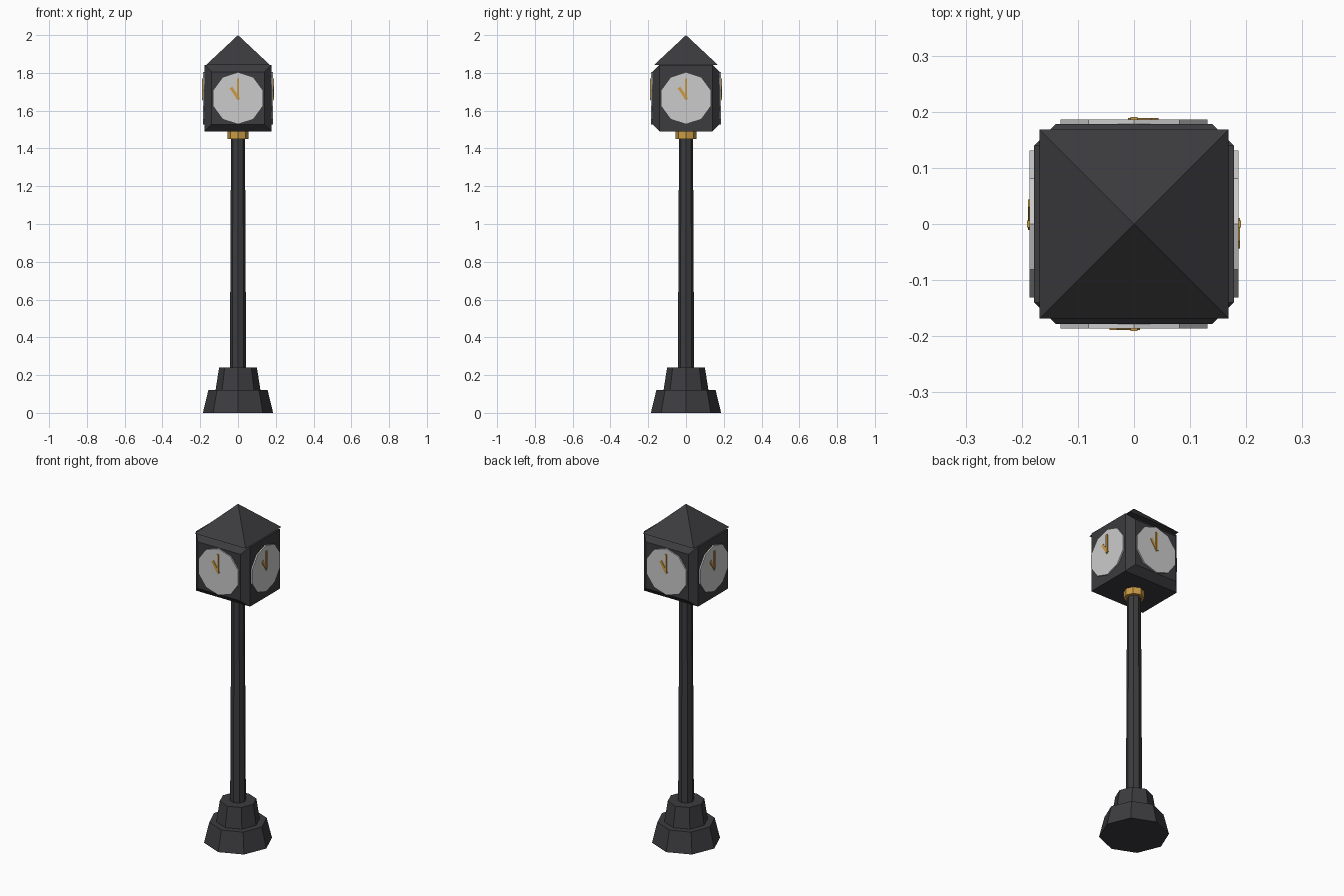
import bpy, bmesh
from math import sin, cos, pi, radians
from mathutils import Matrix

if "Cube" in bpy.data.objects:
    bpy.data.objects.remove(bpy.data.objects["Cube"])


def material(name, rgb):
    m = bpy.data.materials.new(name)
    m.diffuse_color = (*rgb, 1)
    m.use_nodes = True
    m.node_tree.nodes["Principled BSDF"].inputs["Base Color"].default_value = m.diffuse_color
    return m


IRON = material("dark_iron", (0.045, 0.045, 0.05))
GOLD = material("gold", (0.6, 0.33, 0.06))
WHITE = material("dial_white", (0.8, 0.8, 0.8))


def finish(name, bm, mat):
    bmesh.ops.recalc_face_normals(bm, faces=bm.faces)
    me = bpy.data.meshes.new(name)
    bm.to_mesh(me)
    bm.free()
    me.materials.append(mat)
    ob = bpy.data.objects.new(name, me)
    bpy.context.collection.objects.link(ob)
    return ob


def lathe(name, sides, rings, mat, turn=0.0):
    """Flat-sided solid from (radius, z) rings; a zero radius makes an apex."""
    bm = bmesh.new()
    loops = []
    for r, z in rings:
        loops.append([bm.verts.new((r * cos(turn + 2 * pi * i / sides),
                                    r * sin(turn + 2 * pi * i / sides), z))
                      for i in range(sides)])
    for a, b in zip(loops, loops[1:]):
        for i in range(sides):
            j = (i + 1) % sides
            bm.faces.new((a[i], a[j], b[j], b[i]))
    bm.faces.new(loops[0])
    bm.faces.new(loops[-1])
    bmesh.ops.remove_doubles(bm, verts=bm.verts, dist=1e-5)
    return finish(name, bm, mat)


def plate(name, outline, y0, y1, mat, quarter):
    """Extrude an (x, z) outline along y, then turn it to one of four sides."""
    bm = bmesh.new()
    a = [bm.verts.new((x, y0, z)) for x, z in outline]
    b = [bm.verts.new((x, y1, z)) for x, z in outline]
    n = len(outline)
    for i in range(n):
        j = (i + 1) % n
        bm.faces.new((a[i], a[j], b[j], b[i]))
    bm.faces.new(a)
    bm.faces.new(b)
    bm.transform(Matrix.Rotation(quarter * pi / 2, 4, 'Z'))
    return finish(name, bm, mat)


def hand(length, half, lean):
    """Rectangle outline of a clock hand starting at the dial centre."""
    c, s = cos(lean), sin(lean)
    pts = [(-half, -half), (half, -half), (half, length), (-half, length)]
    return [(x * c - z * s, CZ + x * s + z * c) for x, z in pts]


# stepped base, post and collar
lathe("lower_base", 8, [(0.186, 0), (0.157, 0.12)], IRON)
lathe("upper_base", 8, [(0.119, 0.12), (0.1, 0.24)], IRON)
lathe("post", 8, [(0.043, 0.24), (0.037, 1.46)], IRON)
lathe("collar", 8, [(0.056, 1.45), (0.056, 1.49)], GOLD)

# clock housing: front and back panels are framed by chamfers
W, C, ZB, ZT = 0.178, 0.038, 1.49, 1.843
bm = bmesh.new()
rows = []
for y, c in ((-W, C), (-W + C, 0), (W - C, 0), (W, C)):
    rows.append([bm.verts.new((sx * (W - c), y, z)) for sx, z in
                 ((-1, ZB + c), (1, ZB + c), (1, ZT - c), (-1, ZT - c))])
for a, b in zip(rows, rows[1:]):
    for i in range(4):
        j = (i + 1) % 4
        bm.faces.new((a[i], a[j], b[j], b[i]))
bm.faces.new(rows[0])
bm.faces.new(rows[-1])
finish("clock_housing", bm, IRON)

# pyramid roof
lathe("roof", 4, [(0.168 * 2 ** 0.5, ZT), (0, 2.0)], IRON, pi / 4)

# ten-sided dials with hands on all four sides
CZ = 1.666
dial = [(0.138 * sin(2 * pi * i / 10), CZ + 0.138 * cos(2 * pi * i / 10))
        for i in range(10)]
for k, side in enumerate(("front", "right", "back", "left")):
    plate(side + "_dial", dial, -0.17, -0.186, WHITE, k)
    plate(side + "_hour_hand", hand(0.068, 0.008, radians(33)), -0.184, -0.189, GOLD, k)
    plate(side + "_minute_hand", hand(0.105, 0.006, 0), -0.184, -0.191, GOLD, k)
